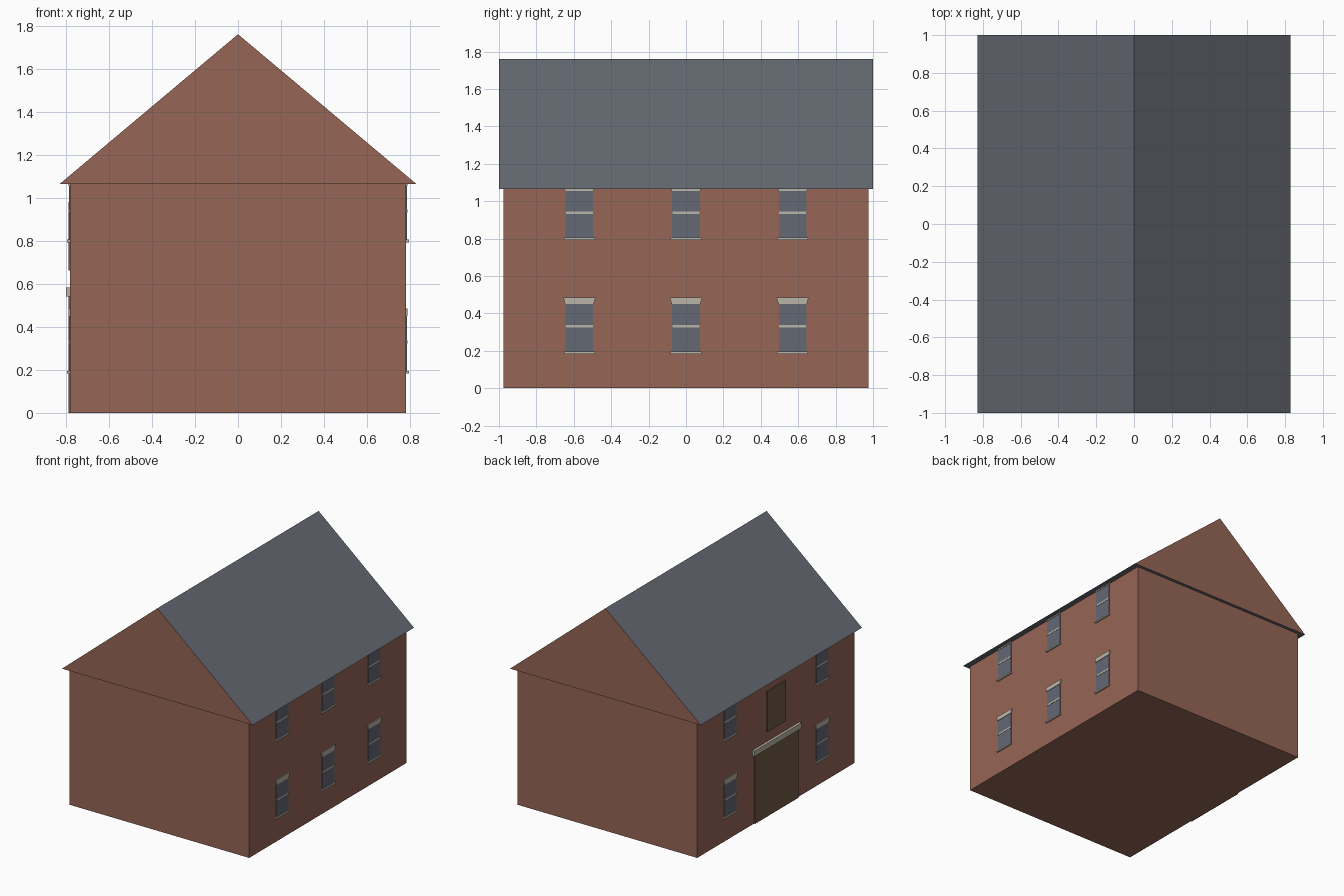
import bpy
import bmesh

cube = bpy.data.objects.get("Cube")
if cube:
    bpy.data.objects.remove(cube, do_unlink=True)


def linear(c):
    c /= 255
    return c / 12.92 if c <= 0.04045 else ((c + 0.055) / 1.055) ** 2.4


def material(name, r, g, b):
    m = bpy.data.materials.new(name)
    m.use_nodes = True
    col = (linear(r), linear(g), linear(b), 1)
    m.diffuse_color = col
    node = next(n for n in m.node_tree.nodes if n.type == 'BSDF_PRINCIPLED')
    node.inputs["Base Color"].default_value = col
    node.inputs["Roughness"].default_value = 0.9
    return m


BRICK = material("brick", 150, 101, 86)
SLATE = material("slate", 101, 105, 113)
GLASS = material("window_glass", 100, 104, 116)
STONE = material("pale_stone", 186, 181, 168)
WOOD = material("dark_wood", 112, 91, 70)

WALL_X, WALL_Y, EAVES = 0.78, 0.975, 1.065


def finish(name, bm, *mats):
    bmesh.ops.recalc_face_normals(bm, faces=bm.faces)
    mesh = bpy.data.meshes.new(name)
    bm.to_mesh(mesh)
    bm.free()
    for m in mats:
        mesh.materials.append(m)
    ob = bpy.data.objects.new(name, mesh)
    bpy.context.collection.objects.link(ob)
    return ob


def prism(profile, axis, lo, hi):
    """Extrude a closed 2D profile along the x or y axis."""
    bm = bmesh.new()
    place = (lambda p: (lo, *p)) if axis == 'x' else (lambda p: (p[0], lo, p[1]))
    face = bm.faces.new([bm.verts.new(place(p)) for p in profile])
    new = bmesh.ops.extrude_face_region(bm, geom=[face])["geom"]
    shift = (hi - lo, 0, 0) if axis == 'x' else (0, hi - lo, 0)
    bmesh.ops.translate(bm, vec=shift,
                        verts=[g for g in new if isinstance(g, bmesh.types.BMVert)])
    return bm


def wall_part(name, mat, side, y, half, z0, z1, depth, half_top=None):
    """Block standing proud of a long wall; half_top splays its top edge."""
    top = half_top or half
    profile = [(y - half, z0), (y + half, z0), (y + top, z1), (y - top, z1)]
    return finish(name, prism(profile, 'x', side * (WALL_X - 0.01),
                              side * (WALL_X + depth)), mat)


# Brick body
finish("walls", prism([(-WALL_X, 0), (WALL_X, 0), (WALL_X, EAVES), (-WALL_X, EAVES)],
                      'y', -WALL_Y, WALL_Y), BRICK)

# Roof: slate slopes and soffit, brick gable ends
roof = finish("roof", prism([(-0.828, EAVES), (0.828, EAVES), (0, 1.76)], 'y', -1, 1),
              SLATE, BRICK)
for f in roof.data.polygons:
    f.material_index = 1 if abs(f.normal.y) > 0.9 else 0


# Sash windows
def window(side, y, sill, head):
    tag = ("left" if side > 0 else "right") + ("_upper" if sill > 0.5 else "_lower")
    mid = (sill + head) / 2 + 0.008
    wall_part(tag + "_window_pane", GLASS, side, y, 0.074, sill, head, 0.005)
    wall_part(tag + "_window_bar", STONE, side, y, 0.072, mid - 0.007, mid + 0.007, 0.007)
    wall_part(tag + "_window_sill", STONE, side, y, 0.083, sill - 0.012, sill, 0.014)
    wall_part(tag + "_window_lintel", STONE, side, y, 0.077, head, head + 0.035, 0.009, 0.086)


for side in (1, -1):
    for y in (-0.57, 0, 0.57):
        if side < 0 and y == 0:
            continue
        window(side, y, 0.195, 0.45)
        window(side, y, 0.805, 1.055)

# Cart door and loft hatch on the right wall
wall_part("cart_door", WOOD, -1, 0, 0.27, 0, 0.54, 0.009)
wall_part("cart_door_lintel", STONE, -1, 0, 0.29, 0.54, 0.583, 0.02)
wall_part("loft_hatch", WOOD, -1, 0, 0.115, 0.662, 0.98, 0.009)
